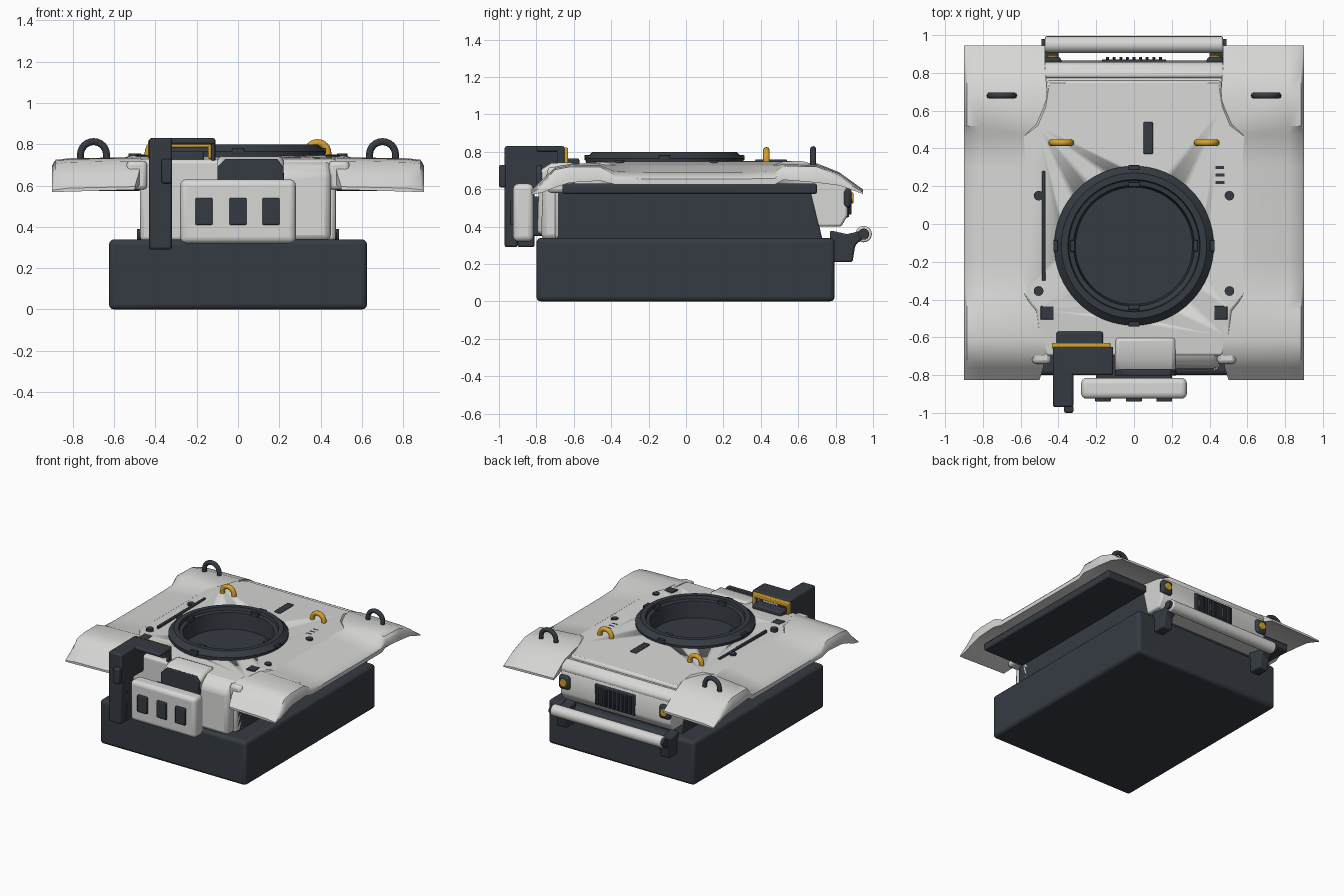
import bpy, bmesh, math
from mathutils import Matrix

if "Cube" in bpy.data.objects:
    bpy.data.objects.remove(bpy.data.objects["Cube"])

def mat(name, c):
    m = bpy.data.materials.new(name)
    m.diffuse_color = (*c, 1)
    m.use_nodes = True
    m.node_tree.nodes["Principled BSDF"].inputs["Base Color"].default_value = m.diffuse_color
    return m

WHITE = mat("off_white", (0.68, 0.68, 0.67))
DARK = mat("dark_slate", (0.036, 0.044, 0.055))
YELLOW = mat("amber_yellow", (0.68, 0.36, 0.025))

def finish(name, bm, m, bevel=0, seg=2, angle=35):
    bmesh.ops.recalc_face_normals(bm, faces=bm.faces)
    me = bpy.data.meshes.new(name)
    bm.to_mesh(me)
    bm.free()
    o = bpy.data.objects.new(name, me)
    bpy.context.collection.objects.link(o)
    me.materials.append(m)
    bpy.ops.object.select_all(action='DESELECT')
    o.select_set(True)
    bpy.context.view_layer.objects.active = o
    if bevel:
        b = o.modifiers.new("bevel", 'BEVEL')
        b.width, b.segments, b.limit_method = bevel, seg, 'ANGLE'
    bpy.ops.object.shade_smooth_by_angle(angle=math.radians(angle))
    return o

def box(name, x, y, z, m, bevel=0.01, seg=2):
    bm = bmesh.new()
    bmesh.ops.create_cube(bm, size=1)
    for v in bm.verts:
        for i, r in enumerate((x, y, z)):
            v.co[i] = r[0] if v.co[i] < 0 else r[1]
    return finish(name, bm, m, bevel, seg)

def loft(name, rings, m, bevel=0, angle=35):
    bm = bmesh.new()
    vs = [[bm.verts.new(p) for p in r] for r in rings]
    n = len(vs[0])
    for a, b in zip(vs, vs[1:]):
        for i in range(n):
            bm.faces.new((a[i], a[(i + 1) % n], b[(i + 1) % n], b[i]))
    bm.faces.new(vs[0])
    bm.faces.new(vs[-1])
    return finish(name, bm, m, bevel, 2, angle)

def profile_x(name, pts, x0, x1, m, bevel=0.01):
    return loft(name, [[(x, y, z) for y, z in pts] for x in (x0, x1)], m, bevel)

def cyl(name, c, r, h, m, axis='Z', n=24, bevel=0):
    bm = bmesh.new()
    bmesh.ops.create_cone(bm, cap_ends=True, segments=n, radius1=r, radius2=r, depth=h)
    rot = {'Z': Matrix(), 'X': Matrix.Rotation(math.pi / 2, 4, 'Y'),
           'Y': Matrix.Rotation(math.pi / 2, 4, 'X')}[axis]
    bmesh.ops.transform(bm, matrix=Matrix.Translation(c) @ rot, verts=bm.verts)
    return finish(name, bm, m, bevel)

def hoop(name, x, y, z, w, h, r, m):
    # arched handle: tube swept along straight legs and a half circle
    R = w / 2 - r
    top = z + h - r - R
    path = [(-R, z, 0)] + [(-R * math.cos(a), top + R * math.sin(a), a)
            for a in (math.pi * i / 12 for i in range(13))] + [(R, z, math.pi)]
    rings = []
    for px, pz, a in path:
        rings.append([(x + px - r * math.cos(t) * math.cos(a), y + r * math.sin(t),
                       pz + r * math.cos(t) * math.sin(a))
                      for t in (2 * math.pi * k / 10 for k in range(10))])
    return loft(name, rings, m, 0, 50)

# lower tub and dark hull sides
box("lower_tub", (-.625, .625), (-.8, .795), (0, .34), DARK, .025, 3)
profile_x("hull_core", [(-.69, .33), (.73, .33), (.66, .62), (-.69, .62)], -.475, .475, DARK)

# deck with turret hole
half = [(.47, -.7), (.5, -.6), (.52, -.46), (.6, -.37), (.6, .47), (.52, .53), (.48, .62), (.46, .76)]
outline = half + [(-x, y) for x, y in reversed(half)]
def deck_z(x, y):
    return .742 - .02 * (abs(x) > .55) - .03 * (y > .7) - .02 * (y < -.65)
deck = loft("deck", [[(x, y, .6) for x, y in outline],
                     [(x, y, deck_z(x, y)) for x, y in outline]], WHITE, .015)
cutter = cyl("turret_hole_cutter", (0, -.11, .75), .39, .26, DARK, n=64)
cutter.hide_render = True
bo = deck.modifiers.new("hole", 'BOOLEAN')
bo.object, bo.solver = cutter, 'EXACT'
bpy.context.view_layer.objects.active = deck
for md in list(deck.modifiers):
    bpy.ops.object.modifier_apply(modifier=md.name)
bpy.data.objects.remove(cutter)

# turret ring, lathed with a sunken floor
prof = [(.405, .62), (.42, .73), (.422, .765), (.4, .785), (.385, .8), (.35, .8),
        (.345, .775), (.32, .77), (.31, .645)]
rings = [[(r * math.cos(t), -.115 + r * math.sin(t), z)
          for t in (2 * math.pi * k / 64 for k in range(64))] for r, z in prof]
loft("turret_ring", rings, DARK)
for i in range(4):
    a = i * math.pi / 2
    for r, z, n in ((.325, .785, "ring_stop"), (.415, .775, "ring_lug")):
        cx, cy = r * math.cos(a), -.115 + r * math.sin(a)
        hx, hy = (.012, .03) if i % 2 == 0 else (.03, .012)
        box(n, (cx - hx, cx + hx), (cy - hy, cy + hy), (z - .02, z + .008), DARK, .003)

# white nose and rear body
profile_x("nose", [(-.7, .33), (-.58, .33), (-.55, .72), (-.66, .72), (-.7, .68)], -.475, .475, WHITE, .02)
profile_x("nose_right", [(-.775, .33), (-.62, .33), (-.62, .73), (-.7, .72), (-.765, .66)], -.1, .45, WHITE, .03)
profile_x("nose_hump", [(-.795, .36), (-.6, .36), (-.6, .745), (-.72, .74), (-.785, .7)], -.1, .22, WHITE, .02)
loft("nose_window", [[(x, y, z) for x, z in ((-.1, .6), (.225, .6), (.22, .69), (.19, .73), (-.06, .73), (-.1, .69))]
                     for y in (-.802, -.77)], DARK, .005)
profile_x("rear_body", [(.66, .4), (.83, .4), (.865, .46), (.86, .62), (.84, .655), (.76, .69),
                        (.7, .71), (.6, .62)], -.47, .47, WHITE, .012)
profile_x("rear_lip", [(.775, .64), (.85, .62), (.86, .64), (.845, .67), (.79, .70), (.77, .69)],
          -.475, .475, WHITE, .012)

# grille
box("grille", (-.17, .17), (.85, .872), (.45, .61), DARK, .006)
for i in range(9):
    x = -.14 + i * .035
    box("grille_bar", (x - .008, x + .008), (.87, .885), (.465, .595), DARK, .003, 1)

# rear bumper bar
cyl("rear_bar", (0, .95, .36), .044, .94, WHITE, 'X', 20, .008)
for s in (-1, 1):
    cyl("bar_cap", (s * .475, .95, .36), .03, .03, DARK, 'X', 16)
    profile_x("bar_bracket", [(.77, .21), (.89, .21), (.905, .3), (.95, .34), (.95, .38), (.86, .36), (.77, .38)],
              s * .44 - .04, s * .44 + .04, DARK)
    box("rear_light_housing", (s * .43 - .045, s * .43 + .045), (.84, .885), (.5, .605), DARK, .018)
    cyl("rear_light", (s * .43, .885, .553), .03, .02, YELLOW, 'Y', 20, .004)

# fenders: y, inner x, inner z, outer z, thickness
st = [(-.825, .5, .595, .585, .015), (-.76, .48, .66, .645, .06), (-.7, .47, .72, .71, .1),
      (-.62, .47, .735, .725, .09), (-.46, .48, .738, .725, .08), (-.38, .57, .728, .68, .055),
      (-.2, .58, .728, .675, .05), (.3, .58, .728, .675, .05), (.475, .57, .728, .68, .055),
      (.52, .48, .738, .73, .08), (.7, .46, .738, .725, .09), (.82, .47, .69, .68, .06),
      (.945, .47, .6, .59, .015)]
for s in (-1, 1):
    side = "left" if s < 0 else "right"
    rings = [[(s * xi, y, zi), (s * .82, y, zo + (zi - zo) * .3), (s * .885, y, zo - .005), (s * .9, y, zo - .02 * t / .05),
              (s * .9, y, zo - t), (s * .85, y, zo - t), (s * xi, y, zi - t)] for y, xi, zi, zo, t in st]
    loft("fender_" + side, rings, WHITE, 0, 40)
    lo, hi = sorted((s * .47, s * .82))
    box("fender_underside_" + side, (lo, hi), (-.66, .7), (.575, .63), DARK)
    lo, hi = sorted((s * .44, s * .54))
    box("fender_gusset_" + side, (lo, hi), (-.74, -.6), (.58, .72), WHITE, .02)
    hoop("fender_hook_" + side, s * .7, .68, .7, .16, .13, .017, DARK)
    hoop("deck_handle_" + side, s * .385, .43, .72, .135, .105, .018, YELLOW)
    for y in (.15, -.355):
        cyl("deck_bolt", (s * .505, y, .742), .026, .025, DARK, n=12)
    x = s * .46
    box("deck_hatch_plate", (x - .035, x + .035), (-.505, -.435), (.735, .748), DARK, .003)

# small deck details
box("deck_slot", (.05, .1), (.37, .54), (.73, .76), DARK, .006)
box("deck_rod", (-.487, -.468), (-.3, .28), (.73, .755), DARK, .004)
for y in (.22, .26, .3):
    box("deck_vent", (.43, .48), (y - .01, y + .01), (.735, .75), DARK, .003)

# front equipment box with three windows
box("front_box", (-.28, .28), (-.925, -.815), (.32, .63), WHITE, .03, 4)
box("front_box_mount", (-.2, .2), (-.83, -.7), (.35, .56), DARK)
for x in (-.165, 0, .16):
    box("front_box_window", (x - .042, x + .042), (-.94, -.9), (.41, .54), DARK, .006)

# driver mast: side wall, post, roof and rear frame
profile_x("mast_wall", [(-.97, .29), (-.9, .29), (-.88, .6), (-.65, .6), (-.65, .83), (-.97, .83)],
          -.43, -.32, DARK, .012)
box("mast_lower", (-.43, -.32), (-.9, -.81), (.29, .62), DARK)
box("mast_bump", (-.37, -.32), (-1.0, -.96), (.61, .73), DARK)
box("mast_roof", (-.43, -.11), (-.8, -.65), (.8, .83), DARK)
box("mast_leg", (-.13, -.11), (-.69, -.65), (.6, .82), DARK, .005)
box("mast_rear_box", (-.41, -.165), (-.66, -.57), (.6, .765), DARK)
box("mast_stripe", (-.435, -.125), (-.66, -.63), (.785, .822), YELLOW, .006)
for x in (-.425, -.135):
    box("mast_stripe_leg", (x - .01, x + .01), (-.66, -.63), (.73, .815), YELLOW, .005)
